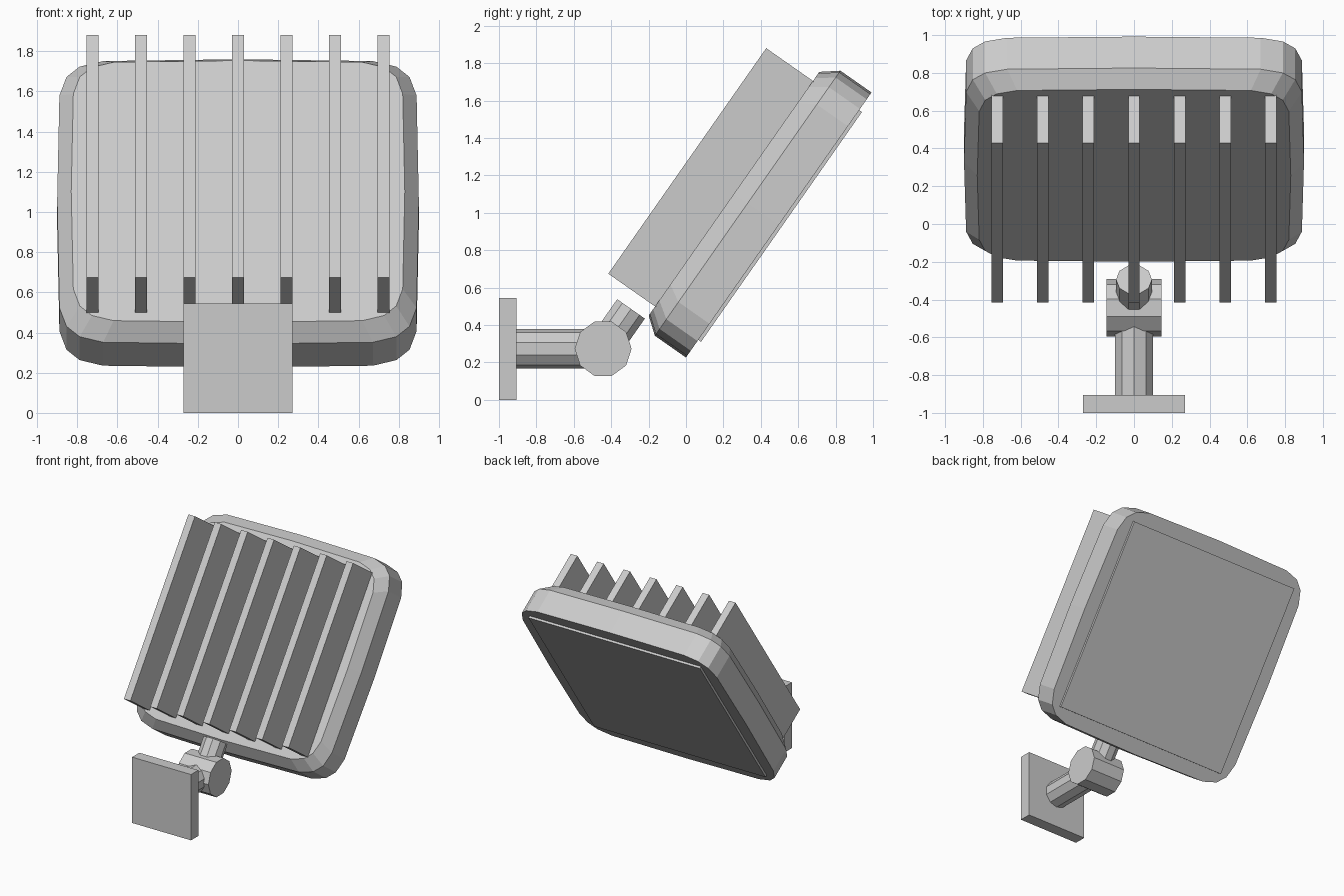
import bpy, bmesh, math
from mathutils import Matrix, Vector

if "Cube" in bpy.data.objects:
    bpy.data.objects.remove(bpy.data.objects["Cube"])

grey = bpy.data.materials.new("plain_grey")
grey.diffuse_color = (0.6, 0.6, 0.6, 1)
grey.use_nodes = True
grey.node_tree.nodes["Principled BSDF"].inputs["Base Color"].default_value = grey.diffuse_color

# Lamp head frame: x across, y up along the panel, z towards the fins
TILT = Matrix.Rotation(math.radians(55), 4, 'X')
MID = 1.05  # panel centre along its slope


def finish(name, bm, matrix=Matrix()):
    bmesh.ops.recalc_face_normals(bm, faces=bm.faces)
    bm.transform(matrix)
    mesh = bpy.data.meshes.new(name)
    bm.to_mesh(mesh)
    bm.free()
    mesh.materials.append(grey)
    obj = bpy.data.objects.new(name, mesh)
    bpy.context.collection.objects.link(obj)
    return obj


def box(name, lo, hi, matrix=Matrix()):
    lo, hi = Vector(lo), Vector(hi)
    bm = bmesh.new()
    bmesh.ops.create_cube(bm, size=1)
    bm.transform(Matrix.Translation((lo + hi) / 2) @ Matrix.Diagonal((*(hi - lo), 1)))
    return finish(name, bm, matrix)


def rod(name, start, end, radius, side):
    """Ten-sided rod from start to end, with a corner pointing along side."""
    start, end, side = Vector(start), Vector(end), Vector(side)
    axis = (end - start).normalized()
    other = axis.cross(side)
    bm = bmesh.new()
    rings = []
    for centre in (start, end):
        rings.append([bm.verts.new(centre + radius * (math.cos(t) * side + math.sin(t) * other))
                      for t in (math.tau * i / 10 for i in range(10))])
    skin(bm, rings)
    return finish(name, bm)


def skin(bm, rings):
    n = len(rings[0])
    for a, b in zip(rings, rings[1:]):
        for i in range(n):
            bm.faces.new((a[i], a[(i + 1) % n], b[(i + 1) % n], b[i]))
    bm.faces.new(rings[0])
    bm.faces.new(rings[-1])


def squircle(bm, half_w, half_h, z, n=20, power=0.25):
    ring = []
    for i in range(n):
        t = math.tau * i / n
        c, s = math.cos(t), math.sin(t)
        c, s = (0 if abs(v) < 1e-6 else math.copysign(abs(v) ** power, v) for v in (c, s))
        ring.append(bm.verts.new((half_w * c, MID + half_h * s, z)))
    return ring


# Lamp housing with a chamfered back
bm = bmesh.new()
skin(bm, [squircle(bm, w, h, z) for w, h, z in
          ((0.90, 0.865, 0.13), (0.90, 0.865, 0.333), (0.83, 0.795, 0.422))])
finish("lamp_housing", bm, TILT)

# Flat lens on the lit side
box("lens", (-0.785, MID - 0.75, 0.112), (0.785, MID + 0.75, 0.15), TILT)

# Cooling fins on the back
for i in range(7):
    x = (i - 3) * 0.2415
    box(f"cooling_fin_{i + 1}", (x - 0.03, MID - 0.736, 0.40), (x + 0.03, MID + 0.736, 0.727), TILT)

# Wall plate, arm, pivot and neck
box("wall_plate", (-0.27, -1.0, 0), (0.27, -0.905, 0.545))
pivot = Vector((0, -0.443, 0.273))
rod("arm", (0, -0.93, 0.273), pivot, 0.106, (0, 0, 1))
rod("pivot", pivot - Vector((0.145, 0, 0)), pivot + Vector((0.145, 0, 0)), 0.152, (0, 1, 0))
rod("neck", pivot, pivot + TILT.to_3x3() @ Vector((0, 0.26, 0)), 0.095, (1, 0, 0))
